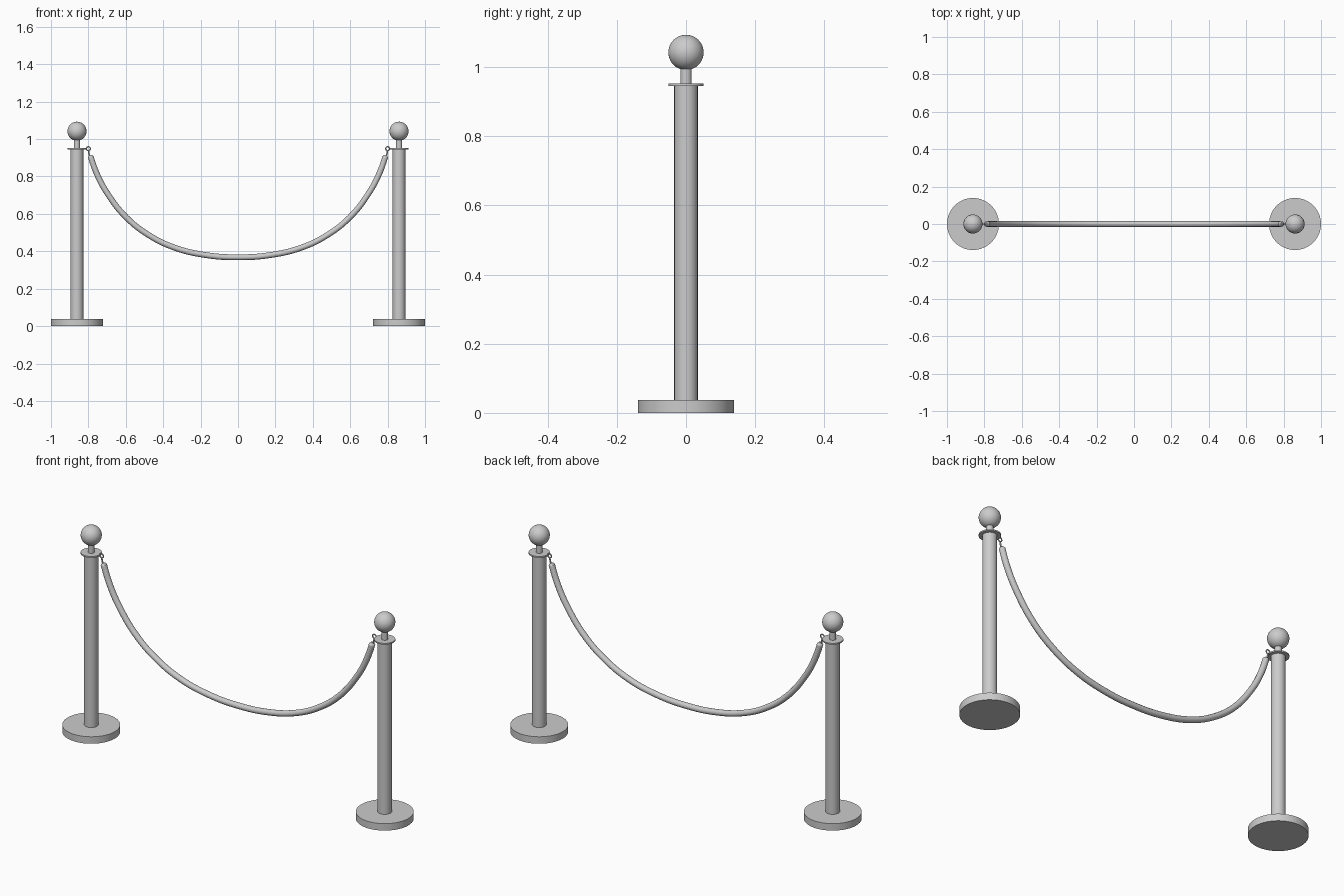
import bpy
import math

cube = bpy.data.objects.get("Cube")
if cube:
    bpy.data.objects.remove(cube, do_unlink=True)

grey = bpy.data.materials.new("plain grey")
grey.use_nodes = True
colour = (0.6, 0.6, 0.6, 1)
grey.diffuse_color = colour
grey.node_tree.nodes["Principled BSDF"].inputs["Base Color"].default_value = colour

POST_X = 0.861
RING_X, RING_Z = 0.8, 0.949


def finish(name):
    ob = bpy.context.object
    ob.name = name
    ob.data.materials.append(grey)
    bpy.ops.object.shade_smooth_by_angle(angle=math.radians(40))
    return ob


def cylinder(name, x, radius, bottom, top):
    bpy.ops.mesh.primitive_cylinder_add(vertices=48, radius=radius, depth=top - bottom,
                                        location=(x, 0, (bottom + top) / 2))
    finish(name)


def tube(name, points, radius, steps, radii=None):
    # Smooth curve through the points, given a round section and turned into a mesh
    curve = bpy.data.curves.new(name, "CURVE")
    curve.dimensions = "3D"
    curve.bevel_depth = radius
    curve.bevel_resolution = 4
    curve.resolution_u = steps
    curve.use_fill_caps = True
    spline = curve.splines.new("BEZIER")
    spline.bezier_points.add(len(points) - 1)
    for i, (point, (x, z)) in enumerate(zip(spline.bezier_points, points)):
        point.co = (x, 0, z)
        point.handle_left_type = point.handle_right_type = "AUTO"
        point.radius = radii[i] if radii else 1
    ob = bpy.data.objects.new(name, curve)
    bpy.context.collection.objects.link(ob)
    bpy.ops.object.select_all(action="DESELECT")
    ob.select_set(True)
    bpy.context.view_layer.objects.active = ob
    bpy.ops.object.convert(target="MESH")
    finish(name)


for side, s in (("left", 1), ("right", -1)):
    # Stanchion
    x = s * POST_X
    cylinder(side + "_base", x, 0.139, 0, 0.037)
    cylinder(side + "_post", x, 0.034, 0.037, 0.946)
    cylinder(side + "_collar", x, 0.051, 0.945, 0.952)
    cylinder(side + "_neck", x, 0.0165, 0.952, 1.0)
    bpy.ops.mesh.primitive_uv_sphere_add(segments=40, ring_count=20, radius=0.051,
                                         location=(x, 0, 1.042))
    finish(side + "_ball")

    # Hook ring through the collar edge, with its link down to the rope
    bpy.ops.mesh.primitive_torus_add(major_segments=28, minor_segments=10,
                                     major_radius=0.0105, minor_radius=0.003,
                                     location=(s * RING_X, 0, RING_Z),
                                     rotation=(math.pi / 2, 0, 0))
    finish(side + "_ring")
    tube(side + "_link", [(s * 0.8, 0.939), (s * 0.797, 0.925), (s * 0.79, 0.9)], 0.004, 6)

# Hanging rope with rounded ends
half = [(0.789, 0.914), (0.787, 0.905), (0.755, 0.815), (0.70, 0.712), (0.596, 0.58),
        (0.473, 0.484), (0.34, 0.42), (0.18, 0.381)]
path = [(-x, z) for x, z in half] + [(0, 0.368)] + half[::-1]
radii = [0.5] + [1] * (len(path) - 2) + [0.5]
tube("rope", path, 0.0155, 8, radii)
